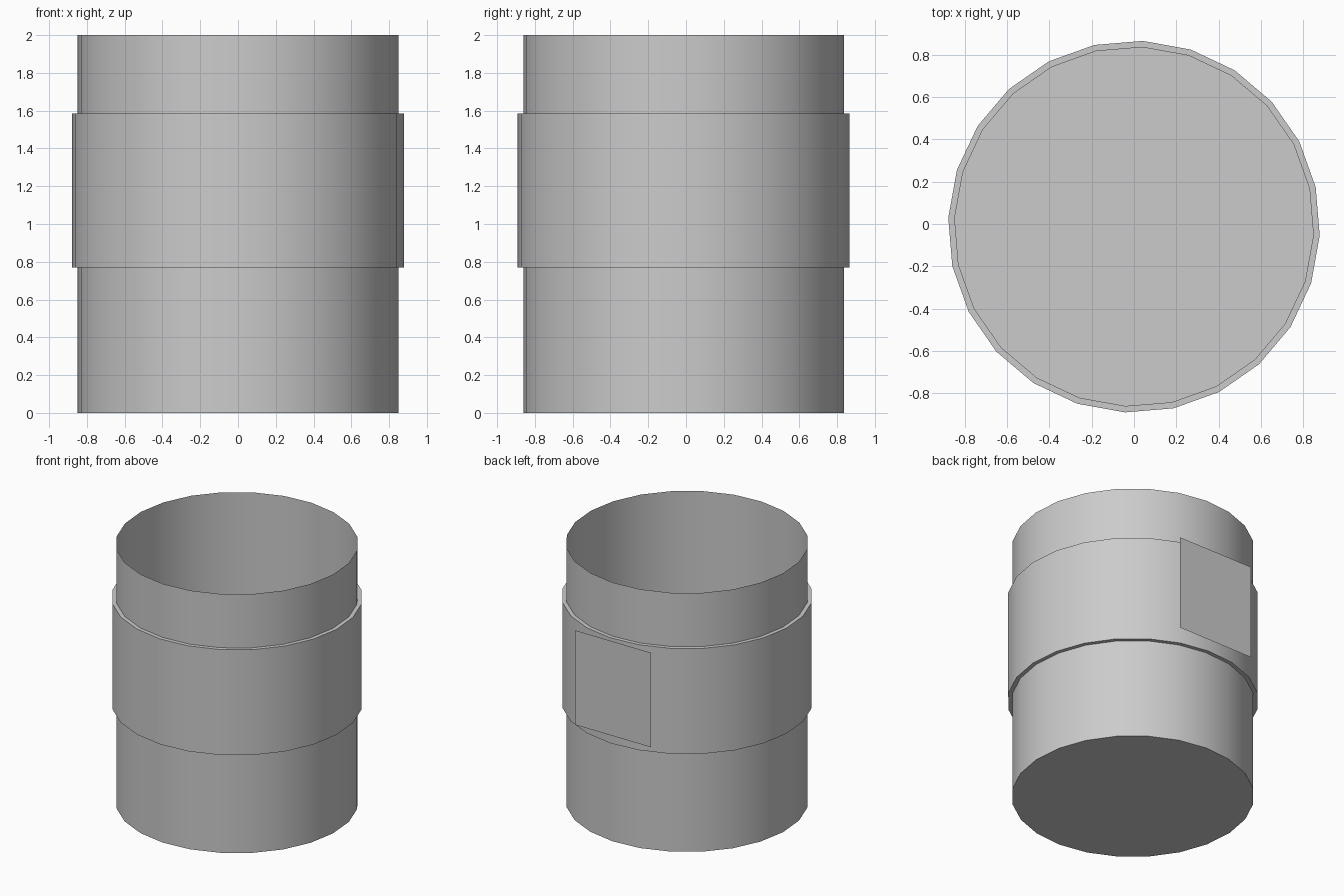
import bpy
import bmesh
import math

SIDES = 24
CENTRE_Y = -0.0125
TURN = math.radians(-2.75)

cube = bpy.data.objects.get("Cube")
if cube:
    bpy.data.objects.remove(cube, do_unlink=True)

# Single grey material
grey = bpy.data.materials.new("light_grey")
grey.use_nodes = True
colour = (0.6, 0.6, 0.6, 1)
grey.diffuse_color = colour
grey.node_tree.nodes["Principled BSDF"].inputs["Base Color"].default_value = colour


def finish(name, bm):
    mesh = bpy.data.meshes.new(name)
    bm.to_mesh(mesh)
    bm.free()
    mesh.materials.append(grey)
    obj = bpy.data.objects.new(name, mesh)
    bpy.context.collection.objects.link(obj)
    bpy.ops.object.select_all(action="DESELECT")
    obj.select_set(True)
    bpy.context.view_layer.objects.active = obj
    bpy.ops.object.shade_smooth_by_angle(angle=math.radians(30))
    return obj


def lathe(name, profile, floor=False):
    """Turn a (radius, height) profile round the vertical axis."""
    bm = bmesh.new()
    rings = []
    for radius, z in profile:
        angles = [TURN + math.tau * i / SIDES for i in range(SIDES)]
        rings.append([bm.verts.new((radius * math.cos(a),
                                    CENTRE_Y + radius * math.sin(a), z))
                      for a in angles])
    for low, high in zip(rings, rings[1:]):
        for i in range(SIDES):
            j = (i + 1) % SIDES
            bm.faces.new((low[i], low[j], high[j], high[i]))
    if floor:
        bm.faces.new(rings[0][::-1])
    return finish(name, bm)


# Open thin-walled cup with a closed bottom
lathe("cup_wall", [(0.85, 0), (0.85, 2)], floor=True)

# Raised sleeve round the middle, with narrow ledges
lathe("sleeve", [(0.85, 0.77), (0.88, 0.77), (0.88, 1.585), (0.85, 1.585)])

# Flat label panel on the back
bm = bmesh.new()
corners = [(0.325, 0.845), (-0.325, 0.845), (-0.325, 1.575), (0.325, 1.575)]
bm.faces.new([bm.verts.new((x, 0.89, z)) for x, z in corners])
finish("back_label", bm)
